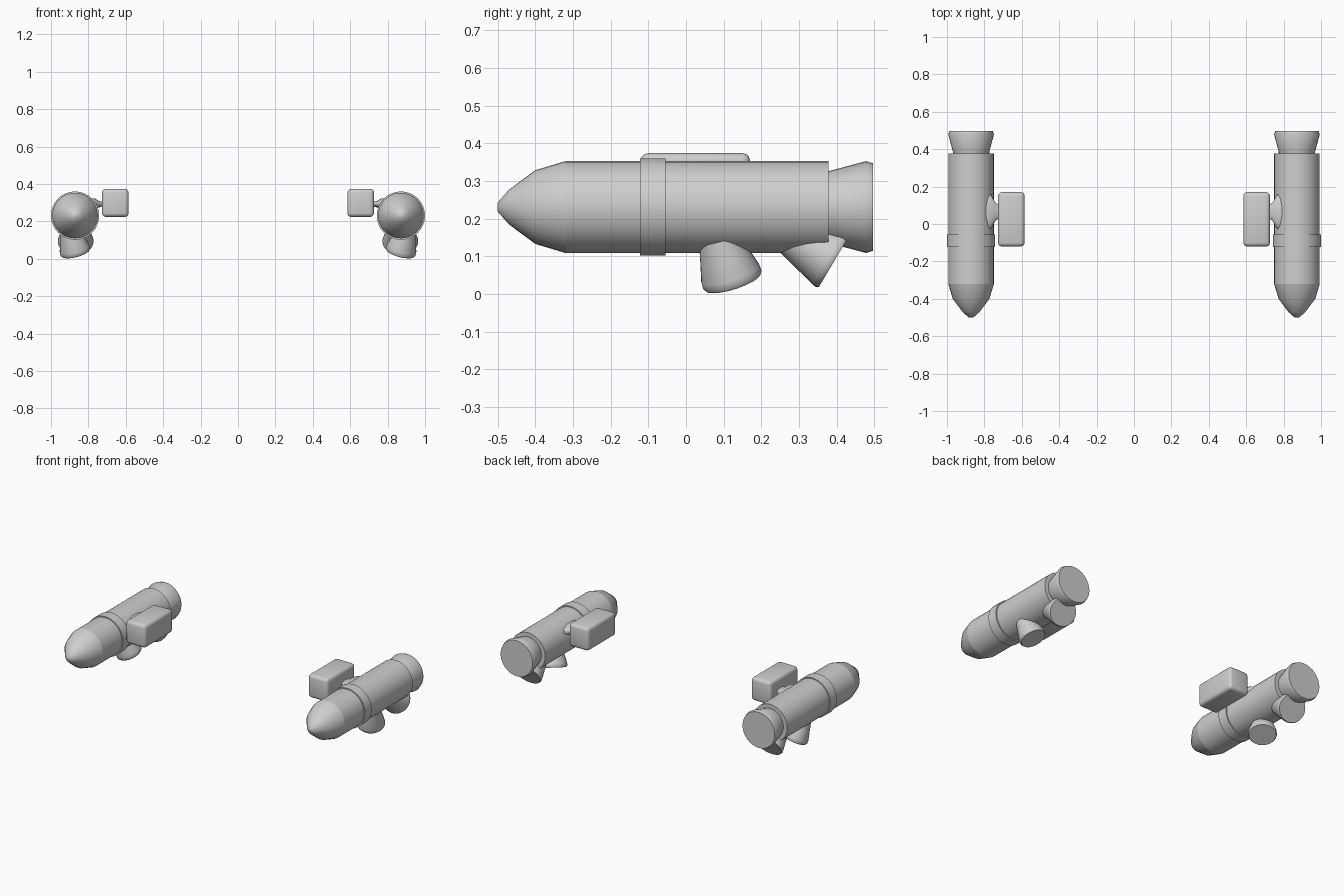
import bpy, bmesh, math
from mathutils import Vector, Matrix

cube = bpy.data.objects.get("Cube")
if cube:
    bpy.data.objects.remove(cube, do_unlink=True)

grey = bpy.data.materials.new("plain_grey")
grey.use_nodes = True
colour = (0.62, 0.62, 0.62, 1)
grey.diffuse_color = colour
grey.node_tree.nodes["Principled BSDF"].inputs["Base Color"].default_value = colour

CX, CZ = 0.871, 0.231   # booster axis


def finish(name, bm):
    bmesh.ops.recalc_face_normals(bm, faces=bm.faces)
    mesh = bpy.data.meshes.new(name)
    bm.to_mesh(mesh)
    bm.free()
    mesh.materials.append(grey)
    obj = bpy.data.objects.new(name, mesh)
    bpy.context.collection.objects.link(obj)
    bpy.ops.object.select_all(action="DESELECT")
    obj.select_set(True)
    bpy.context.view_layer.objects.active = obj
    bpy.ops.object.shade_smooth_by_angle(angle=math.radians(45))


def lathe(name, profile, origin, axis, stretch=(1, 1), sides=32):
    """Spin (distance, radius) pairs around an axis and cap both ends."""
    bm = bmesh.new()
    turn = Vector(axis).to_track_quat("Z", "Y").to_matrix().to_4x4()
    place = Matrix.Translation(origin) @ turn
    rings = []
    for dist, rad in profile:
        ring = []
        for i in range(sides):
            a = math.tau * i / sides
            p = Vector((rad * math.cos(a) * stretch[0], rad * math.sin(a) * stretch[1], dist))
            ring.append(bm.verts.new(place @ p))
        rings.append(ring)
    for r0, r1 in zip(rings, rings[1:]):
        for i in range(sides):
            j = (i + 1) % sides
            bm.faces.new((r0[i], r0[j], r1[j], r1[i]))
    bm.faces.new(rings[0])
    bm.faces.new(rings[-1])
    finish(name, bm)


def rounded_box(name, centre, size, bevel):
    bm = bmesh.new()
    bmesh.ops.create_cube(bm, size=1)
    bmesh.ops.scale(bm, vec=size, verts=bm.verts)
    bmesh.ops.translate(bm, vec=centre, verts=bm.verts)
    bmesh.ops.bevel(bm, geom=bm.edges[:], offset=bevel, segments=3,
                    profile=0.5, affect="EDGES")
    finish(name, bm)


for side, label in ((1, "left"), (-1, "right")):
    centre = (side * CX, 0, CZ)
    back = (0, 1, 0)

    # Pointed nose, main tube and raised band
    lathe(label + "_nose",
          [(-0.5, 0.012), (-0.47, 0.046), (-0.4, 0.098), (-0.32, 0.122)], centre, back)
    lathe(label + "_tube", [(-0.32, 0.122), (0.378, 0.122)], centre, back)
    lathe(label + "_band", [(-0.122, 0.129), (-0.055, 0.129)], centre, back)

    # Main rear nozzle
    lathe(label + "_main_nozzle",
          [(0.36, 0.09), (0.378, 0.095), (0.478, 0.122), (0.497, 0.116)], centre, back)

    # Steering nozzles under the tube
    lathe(label + "_middle_nozzle",
          [(-0.13, 0.052), (-0.07, 0.067), (-0.025, 0.079), (-0.008, 0.08), (0, 0.075)],
          (side * 0.868, 0.125, 0.032), (-side * 0.25, 0.3, -0.9), (1.05, 1))
    lathe(label + "_rear_nozzle",
          [(-0.16, 0.05), (-0.02, 0.085), (-0.008, 0.087), (0, 0.083)],
          (side * 0.868, 0.395, 0.09), (0, 0.86, -0.51), (1.1, 1))

    # Side mounting box and the flared pad that joins it to the tube
    rounded_box(label + "_mount_box", (side * 0.656, 0.025, 0.299),
                (0.142, 0.29, 0.15), 0.02)
    lathe(label + "_mount_pad",
          [(0, 0.035), (0.02, 0.05), (0.045, 0.095), (0.07, 0.095)],
          (side * 0.722, 0.066, 0.292), (side, 0, 0), (1, 0.33))
